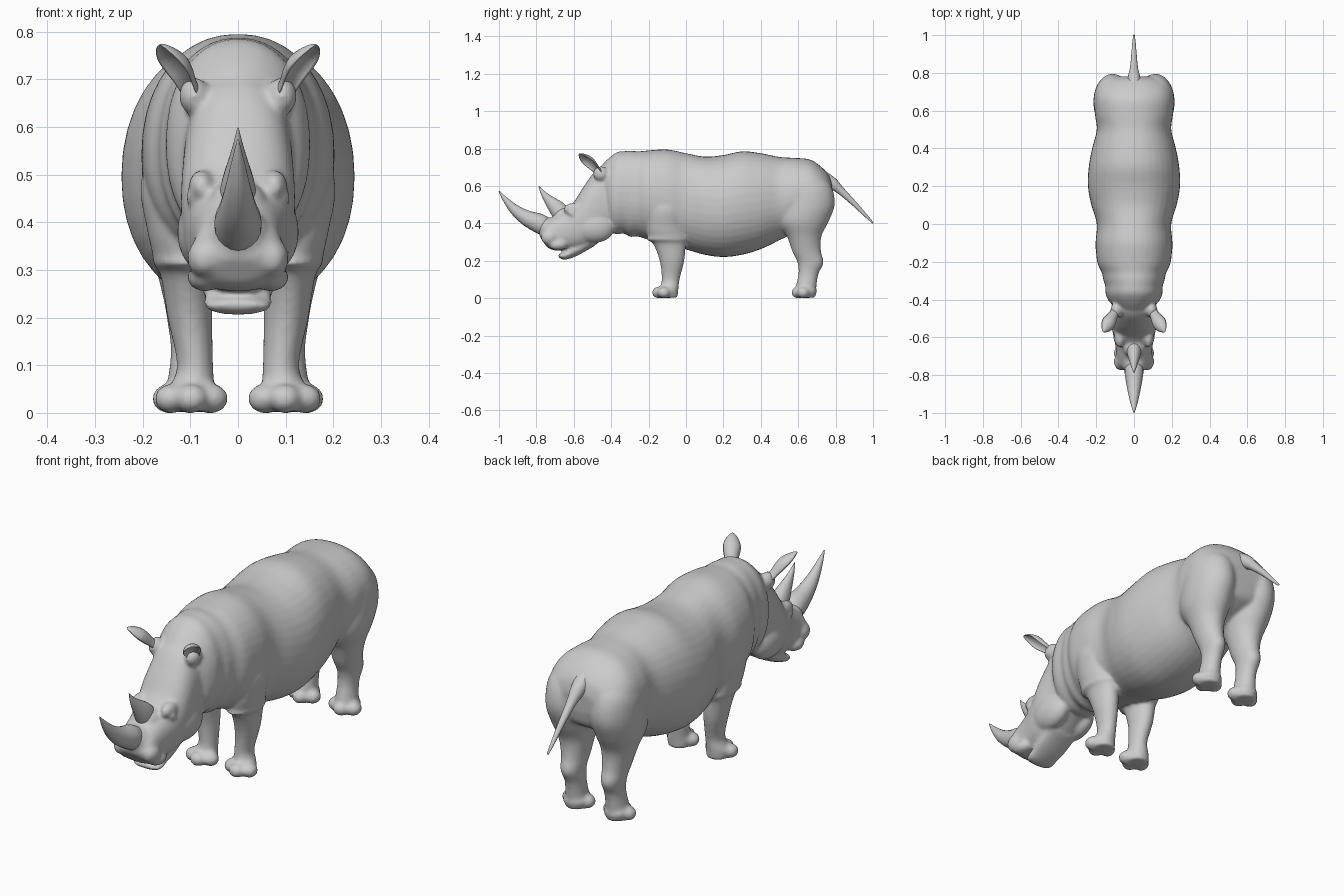
import bpy, bmesh, math
from mathutils import Vector as V


def loft(name, rings, n=28, power=2.0, cup=False, steps=5):
    """Skin a smooth tube through rings given as (centre, half axis, half axis)."""
    dense = []
    for i in range(len(rings) - 1):
        quad = [rings[max(0, min(len(rings) - 1, i + k))] for k in (-1, 0, 1, 2)]
        for s in range(steps):
            t = s / steps
            w = ((-t + 2*t*t - t**3) / 2, (2 - 5*t*t + 3*t**3) / 2,
                 (t + 4*t*t - 3*t**3) / 2, (t**3 - t*t) / 2)
            dense.append([sum((q[k] * f for q, f in zip(quad, w)), V((0, 0, 0))) for k in range(3)])
    dense.append(rings[-1])
    bm = bmesh.new()
    loops = []
    for c, u, v in dense:
        loop = []
        for j in range(n):
            a = 2 * math.pi * j / n
            ca, sa = math.cos(a), math.sin(a)
            x = math.copysign(abs(ca) ** (2 / power), ca)
            y = math.copysign(abs(sa) ** (2 / power), sa)
            if cup and y < 0:
                y *= -0.65
            loop.append(bm.verts.new(c + u * x + v * y))
        loops.append(loop)
    for a, b in zip(loops, loops[1:]):
        for j in range(n):
            bm.faces.new((a[j], a[(j + 1) % n], b[(j + 1) % n], b[j]))
    bm.faces.new(loops[0])
    bm.faces.new(loops[-1])
    return finish(name, bm)


def finish(name, bm):
    bmesh.ops.recalc_face_normals(bm, faces=bm.faces)
    mesh = bpy.data.meshes.new(name)
    bm.to_mesh(mesh)
    bm.free()
    mesh.polygons.foreach_set("use_smooth", [True] * len(mesh.polygons))
    ob = bpy.data.objects.new(name, mesh)
    bpy.context.collection.objects.link(ob)
    return ob


def blob(name, c, r):
    bm = bmesh.new()
    bmesh.ops.create_uvsphere(bm, u_segments=20, v_segments=12, radius=1)
    for v in bm.verts:
        v.co = V(c) + V([v.co[i] * r[i] for i in range(3)])
    return finish(name, bm)


def upright(yt, zt, yb, zb, w):
    """Ring from a top and a bottom point in the side view and a half width."""
    t, b = V((0, yt, zt)), V((0, yb, zb))
    return (t + b) / 2, V((w, 0, 0)), (t - b) / 2


def level(s, z, y, ry, x, rx):
    return V((s * x, y, z)), V((rx, 0, 0)), V((0, ry, 0))


def spike(name, pts, flat=1.0):
    """Tapering curved tube in the side-view plane; pts are (y, z, radius)."""
    rings = []
    for i, (y, z, r) in enumerate(pts):
        a, b = pts[max(i - 1, 0)], pts[min(i + 1, len(pts) - 1)]
        d = V((0, b[0] - a[0], b[1] - a[1])).normalized()
        rings.append((V((0, y, z)), V((r * flat, 0, 0)), V((0, -d.z, d.y)) * r))
    return loft(name, rings, 20)


# torso with neck folds
hide = [loft("body", [upright(*r) for r in (
    (-.46, .70, -.41, .38, .10), (-.42, .742, -.40, .352, .132), (-.37, .78, -.37, .342, .150),
    (-.325, .786, -.33, .345, .152), (-.29, .788, -.30, .328, .163), (-.255, .785, -.26, .33, .170),
    (-.20, .79, -.21, .315, .194), (-.10, .795, -.10, .285, .203), (0, .775, 0, .26, .197),
    (.10, .757, .10, .232, .226), (.20, .765, .20, .22, .244), (.30, .785, .30, .232, .24),
    (.40, .775, .40, .262, .222), (.50, .755, .50, .31, .197), (.58, .75, .58, .35, .207),
    (.66, .742, .66, .39, .207), (.72, .705, .72, .42, .19), (.765, .655, .76, .45, .15),
    (.782, .60, .777, .51, .09))], 40, 2.15)]
# head
hide.append(loft("head", [upright(*r) for r in (
    (-.40, .73, -.34, .38, .11), (-.48, .685, -.42, .33, .115), (-.545, .60, -.50, .278, .12),
    (-.60, .515, -.56, .258, .112), (-.66, .465, -.61, .253, .100), (-.72, .43, -.665, .257, .093),
    (-.76, .395, -.70, .255, .095), (-.78, .35, -.725, .262, .078), (-.78, .325, -.745, .275, .045))],
    32, 2.4))
# lower jaw
hide.append(loft("jaw", [upright(*r) for r in (
    (-.48, .36, -.48, .285, .08), (-.56, .31, -.56, .238, .078), (-.61, .285, -.61, .215, .072),
    (-.645, .25, -.645, .206, .072), (-.668, .242, -.668, .21, .062), (-.682, .235, -.682, .22, .04))],
    24, 2.2))
# skin swelling around the horns
hide.append(blob("front_horn_root", (0, -.735, .375), (.066, .062, .058)))
hide.append(blob("rear_horn_root", (0, -.65, .44), (.062, .06, .048)))

for s in (1, -1):
    # front leg with fold at the elbow
    hide.append(loft("front_leg", [level(s, *r) for r in (
        (.56, -.11, .06, .12, .05), (.48, -.11, .105, .122, .083), (.38, -.11, .105, .115, .075),
        (.33, -.10, .105, .112, .067), (.312, -.10, .11, .112, .066), (.29, -.088, .088, .108, .055),
        (.20, -.075, .066, .101, .047), (.10, -.082, .048, .09, .038), (.05, -.09, .05, .097, .048),
        (.003, -.09, .045, .097, .048))]))
    # hind leg with haunch and hock
    hide.append(loft("hind_leg", [level(s, *r) for r in (
        (.68, .65, .06, .105, .05), (.60, .65, .127, .112, .093), (.50, .648, .147, .113, .102),
        (.41, .628, .135, .112, .096), (.33, .632, .092, .108, .073), (.25, .645, .077, .104, .055),
        (.19, .666, .070, .102, .046), (.13, .655, .054, .10, .041), (.06, .642, .055, .102, .046),
        (.003, .642, .05, .102, .048))]))
    # feet, each with three toes
    for x, y in ((.098, -.10), (.103, .645)):
        hide.append(blob("foot", (s * x, y, .036), (.058, .055, .036)))
        for dx, dy in ((-.042, -.018), (0, -.046), (.042, -.018)):
            hide.append(blob("toe", (s * (x + dx), y + dy, .030), (.036, .036, .031)))
    # brow, eye, jowl, lip and nostril swellings, ear root
    hide.append(blob("brow", (s * .076, -.60, .475), (.028, .055, .035)))
    hide.append(blob("eye", (s * .098, -.61, .452), (.014, .017, .014)))
    hide.append(blob("jowl", (s * .07, -.49, .38), (.058, .11, .085)))
    hide.append(blob("nostril", (s * .07, -.728, .325), (.037, .048, .042)))
    hide.append(blob("lip", (s * .07, -.685, .285), (.037, .05, .03)))
    hide.append(blob("ear_root", (s * .092, -.455, .665), (.032, .042, .04)))
    # cupped ear
    d, u, v = V((s * .06, -.10, .10)), V((s * .74, .64, .21)), V((s * -.6, .43, .79)).normalized()
    root = V((s * .100, -.465, .665))
    loft("ear_left" if s > 0 else "ear_right",
         [(root + d * t, u * w, v * h) for t, w, h in (
             (-.1, .026, .024), (.2, .027, .028), (.45, .035, .034), (.65, .038, .034),
             (.85, .029, .024), (1.0, .014, .012), (1.06, .003, .003))], 24, 2, True)

# blend the fleshy parts into one skin
bpy.ops.object.select_all(action='DESELECT')
for ob in hide:
    ob.select_set(True)
bpy.context.view_layer.objects.active = hide[0]
bpy.ops.object.join()
skin = hide[0]
skin.name = "body_head_and_legs"
rem = skin.modifiers.new("blend", 'REMESH')
rem.mode = 'VOXEL'
rem.voxel_size = .008
rem.use_smooth_shade = True
soft = skin.modifiers.new("soften", 'SMOOTH')
soft.factor = .5
soft.iterations = 8

# horns and tail
spike("front_horn", ((-.74, .375, .05), (-.79, .402, .052), (-.86, .433, .040),
                     (-.92, .477, .027), (-.97, .532, .013), (-1.0, .573, .002)), .95)
spike("rear_horn", ((-.655, .435, .052), (-.69, .48, .044), (-.735, .527, .026),
                    (-.765, .563, .013), (-.787, .598, .002)), .8)
spike("tail", ((.71, .655, .04), (.78, .615, .032), (.83, .572, .021), (.90, .505, .014),
               (.96, .443, .009), (1.0, .402, .004)))
